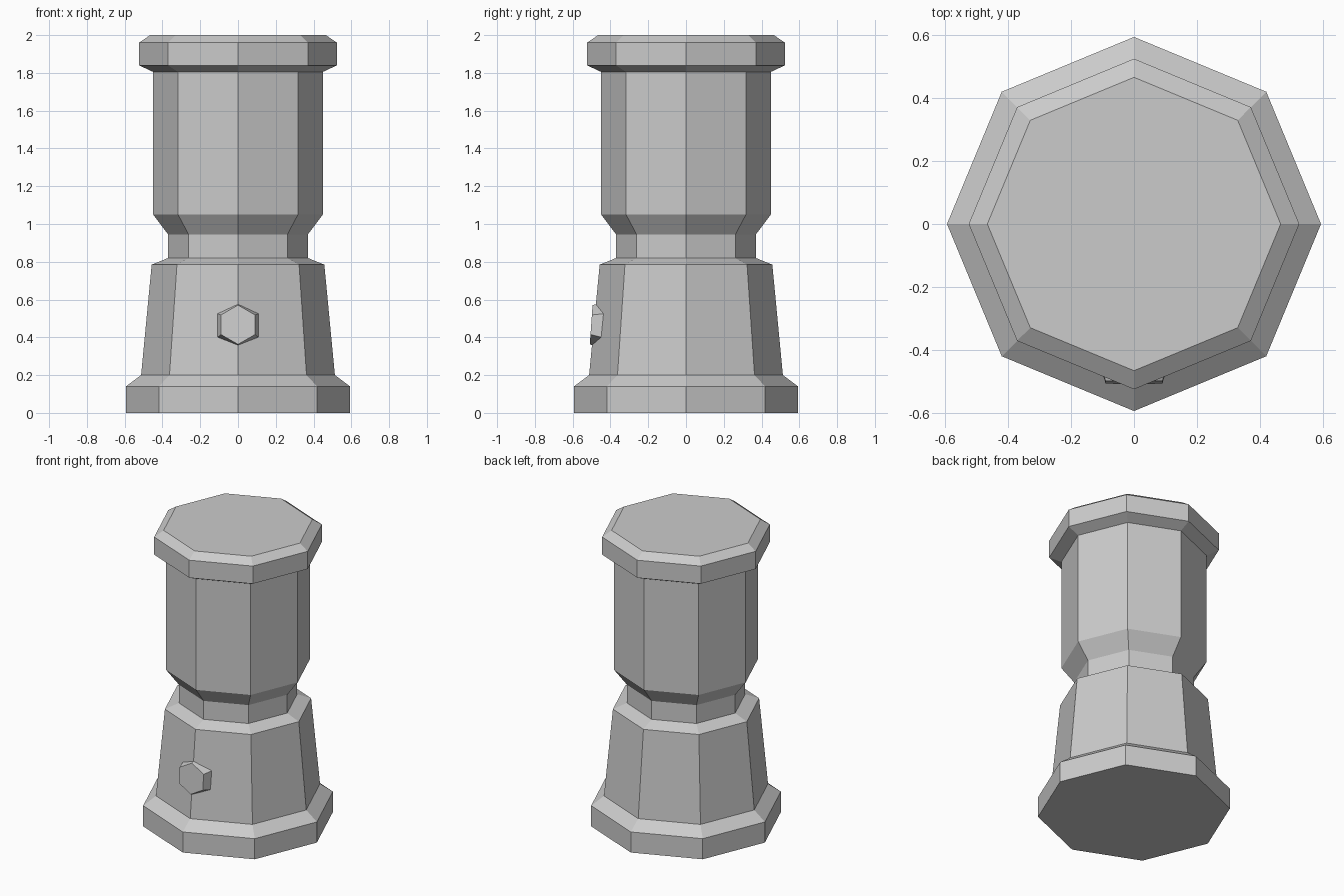
import bpy, bmesh
from math import cos, sin, tau, radians

if "Cube" in bpy.data.objects:
    bpy.data.objects.remove(bpy.data.objects["Cube"])


def lathe(name, profile, sides):
    """Closed faceted solid from a (radius, z) profile."""
    bm = bmesh.new()
    rings = [[bm.verts.new((r * cos(tau * i / sides), r * sin(tau * i / sides), z))
              for i in range(sides)] for r, z in profile]
    for low, high in zip(rings, rings[1:]):
        for i in range(sides):
            j = (i + 1) % sides
            bm.faces.new((low[i], low[j], high[j], high[i]))
    bm.faces.new(rings[0][::-1])
    bm.faces.new(rings[-1])
    mesh = bpy.data.meshes.new(name)
    bm.to_mesh(mesh)
    bm.free()
    obj = bpy.data.objects.new(name, mesh)
    bpy.context.collection.objects.link(obj)
    return obj


# Octagonal body: foot, tapered base, neck, upper drum and lid
lathe("grinder_body", [
    (0.593, 0), (0.593, 0.14), (0.513, 0.20), (0.457, 0.785),
    (0.37, 0.82), (0.37, 0.945), (0.449, 1.05), (0.449, 1.805),
    (0.524, 1.84), (0.524, 1.96), (0.465, 2.0)], 8)

# Hexagonal knob on the front edge, tilted with the tapered wall
bpy.ops.mesh.primitive_cone_add(
    vertices=6, radius1=0.132, radius2=0.104, depth=0.08,
    location=(0, -0.462, 0.464), rotation=(radians(86), 0, 0))
bpy.context.object.name = "front_knob"
